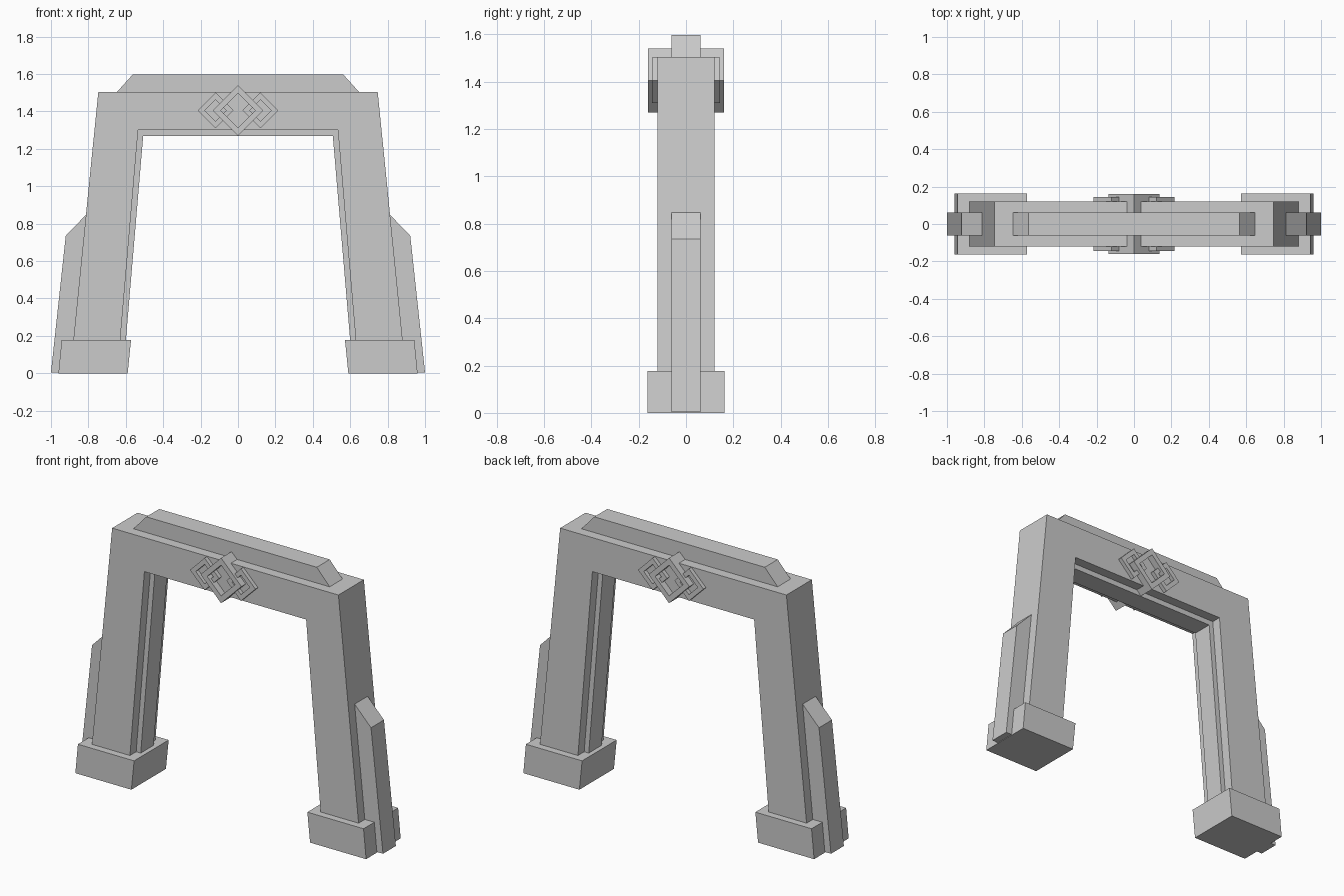
import bpy, bmesh

if "Cube" in bpy.data.objects:
    bpy.data.objects.remove(bpy.data.objects["Cube"])


def extrude_profile(name, pts, half_depth):
    """Flat x/z outline extruded symmetrically along y."""
    bm = bmesh.new()
    face = bm.faces.new([bm.verts.new((x, -half_depth, z)) for x, z in pts])
    res = bmesh.ops.extrude_face_region(bm, geom=[face])
    moved = [v for v in res["geom"] if isinstance(v, bmesh.types.BMVert)]
    bmesh.ops.translate(bm, verts=moved, vec=(0, 2 * half_depth, 0))
    bmesh.ops.recalc_face_normals(bm, faces=bm.faces)
    return finish(name, bm)


def finish(name, bm):
    mesh = bpy.data.meshes.new(name)
    bm.to_mesh(mesh)
    bm.free()
    obj = bpy.data.objects.new(name, mesh)
    bpy.context.collection.objects.link(obj)
    return obj


def mirrored(half):
    """Close a right-hand outline with its left-hand mirror image."""
    return half + [(-x, z) for x, z in reversed(half)]


def diamond_ring(name, cx, cz, outer, inner, half_depth):
    """Square frame standing on its corner, running through the lintel."""
    bm = bmesh.new()
    dirs = [(1, 0), (0, 1), (-1, 0), (0, -1)]
    loops = [[bm.verts.new((cx + dx * r, y, cz + dz * r)) for dx, dz in dirs]
             for r, y in ((outer, -half_depth), (outer, half_depth),
                          (inner, half_depth), (inner, -half_depth))]
    for k in range(4):
        a, b = loops[k], loops[(k + 1) % 4]
        for i in range(4):
            j = (i + 1) % 4
            bm.faces.new((a[i], a[j], b[j], b[i]))
    bmesh.ops.recalc_face_normals(bm, faces=bm.faces)
    return finish(name, bm)


def arch(outer, inner):
    """Arch outline: right outer side up, left outer down, inner side back."""
    return mirrored(outer) + [(-x, z) for x, z in inner] + list(reversed(inner))


# Main arch and the narrower lining inside its opening
extrude_profile("main_arch", arch([(0.896, 0.02), (0.747, 1.503)],
                                  [(0.643, 0.02), (0.534, 1.30)]), 0.12)
extrude_profile("inner_lining", arch([(0.70, 0.02), (0.60, 1.36)],
                                     [(0.613, 0.02), (0.507, 1.268)]), 0.061)

# Raised ridge with chamfered ends along the top
extrude_profile("top_ridge", mirrored([(0.60, 1.45), (0.648, 1.503),
                                       (0.563, 1.597)]), 0.061)

# Feet and outer buttresses on both legs
for side, s in (("left", -1), ("right", 1)):
    foot = [(0.59, 0), (0.96, 0), (0.943, 0.177), (0.572, 0.177)]
    fin = [(0.80, 0.004), (1.0, 0.004), (0.921, 0.735), (0.81, 0.85), (0.72, 0.85)]
    extrude_profile(side + "_foot", [(s * x, z) for x, z in foot], 0.163)
    extrude_profile(side + "_buttress", [(s * x, z) for x, z in fin], 0.061)

# Interlocking diamond frames at the middle of the lintel
diamond_ring("centre_diamond", 0, 1.405, 0.135, 0.092, 0.16)
for side, s in (("left", -1), ("right", 1)):
    diamond_ring(side + "_diamond", s * 0.12, 1.405, 0.096, 0.058, 0.144)
